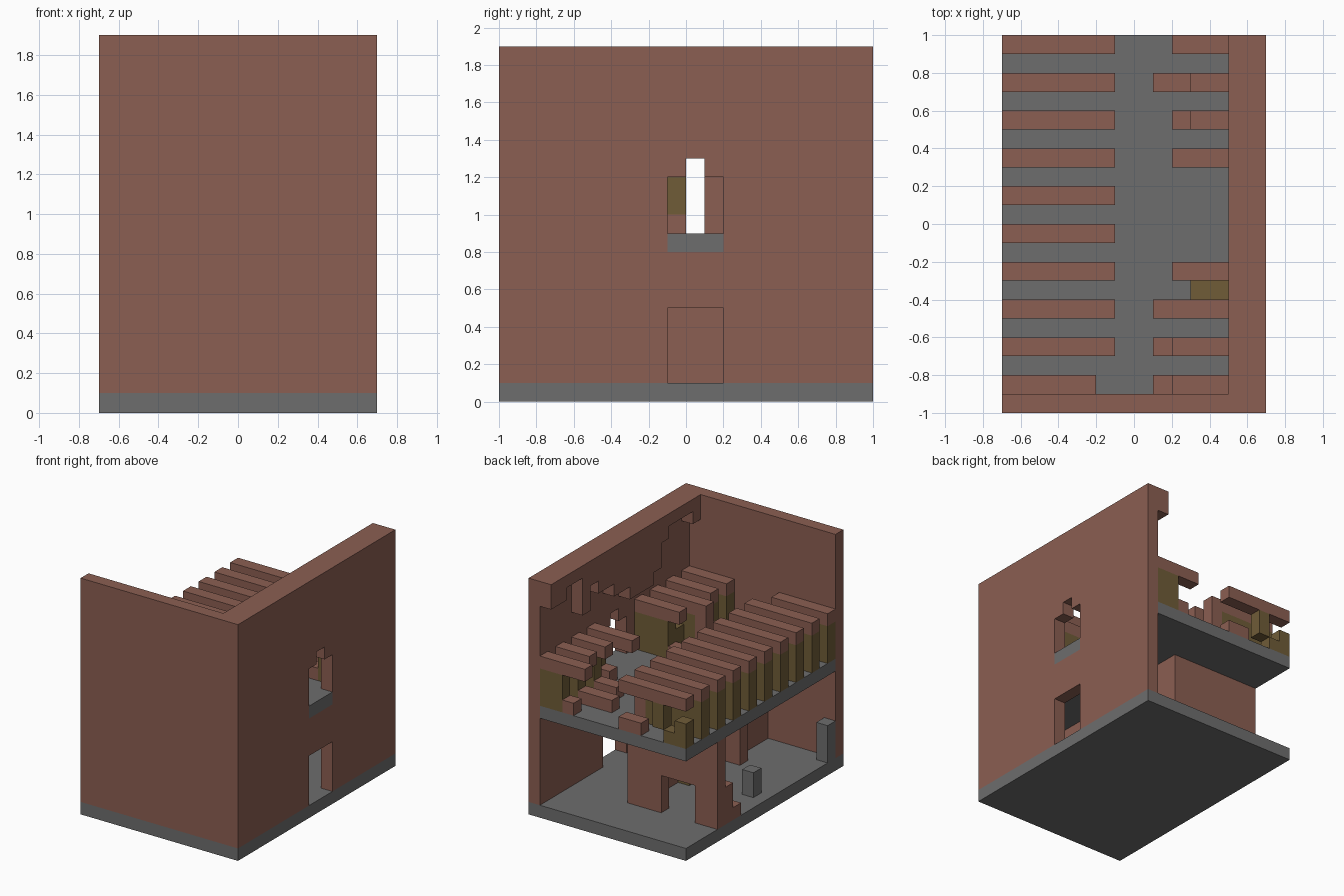
import bpy
import bmesh
from mathutils import Vector

UNIT = 0.1  # every part sits on a block grid of this size

default_cube = bpy.data.objects.get("Cube")
if default_cube:
    bpy.data.objects.remove(default_cube, do_unlink=True)


def make_material(name, colour):
    material = bpy.data.materials.new(name)
    material.use_nodes = True
    rgba = (*colour, 1.0)
    material.diffuse_color = rgba
    material.node_tree.nodes["Principled BSDF"].inputs["Base Color"].default_value = rgba
    return material


brick = make_material("brick red", (0.26, 0.114, 0.085))
stone = make_material("stone grey", (0.155, 0.155, 0.155))
books = make_material("book olive", (0.162, 0.107, 0.039))


def build(name, material, boxes):
    """Make one object from boxes given as x, y and z ranges in grid blocks."""
    mesh = bpy.data.meshes.new(name)
    bm = bmesh.new()
    for x_range, y_range, z_range in boxes:
        low = Vector((x_range[0], y_range[0], z_range[0])) * UNIT
        high = Vector((x_range[1], y_range[1], z_range[1])) * UNIT
        created = bmesh.ops.create_cube(bm, size=1.0)
        for vert in created["verts"]:
            vert.co = (low + high) / 2 + vert.co * (high - low)
    bm.to_mesh(mesh)
    bm.free()
    mesh.materials.append(material)
    obj = bpy.data.objects.new(name, mesh)
    bpy.context.scene.collection.objects.link(obj)
    return obj


def row(y):
    return (y, y + 1)


# Floors, with the upper one reaching out to the window sill
FULL_X, FULL_Y = (-7, 7), (-10, 10)
GROUND, UPPER, TOP = 1, 9, 19
OPENING = (-1, 2)
build("ground_floor", stone, [(FULL_X, FULL_Y, (0, GROUND))])
build("upper_floor", stone, [((-7, 6), (-9, 10), (8, UPPER)),
                             ((6, 7), OPENING, (8, UPPER))])

# Outer walls, leaving the door and stepped window open
build("front_wall", brick, [(FULL_X, (-10, -9), (GROUND, TOP))])
SIDE = (6, 7)
build("side_wall", brick, [
    (SIDE, (-9, -1), (GROUND, TOP)),
    (SIDE, (2, 10), (GROUND, TOP)),
    (SIDE, OPENING, (5, 8)),
    (SIDE, (-1, 0), (12, TOP)),
    (SIDE, (0, 1), (13, TOP)),
    (SIDE, (1, 2), (12, TOP)),
])

# Ragged lining along the top of the side wall
lining = []
start = -9
for length, bottom in [(1, 17), (3, 18), (1, 17), (1, 15), (3, 14), (2, 15),
                       (2, 16), (1, 17), (1, 15), (2, 18), (2, 17)]:
    lining.append(((5, 6), (start, start + length), (bottom, TOP)))
    start += length
build("wall_lining", brick, lining)

# Ground floor room with a doorway and a broken outer corner
build("room_back_wall", brick, [
    ((-2, 1), row(5), (GROUND, 8)),
    ((-5, -2), row(5), (4, 8)),
    ((-7, -5), row(5), (GROUND, 8)),
])
build("room_side_wall", brick, [((0, 1), (-4, 5), (GROUND, 8))])
build("room_partition", brick, [((-2, 1), row(-5), (GROUND, 8)),
                                ((-1, 0), (-9, -5), (GROUND, 8))])
build("broken_corner", brick, [((-7, -6), row(4), (GROUND, 4)),
                               ((-7, -6), row(3), (GROUND, 2))])
build("short_pillar", stone, [((-6, -5), row(-1), (GROUND, 3))])
build("front_pillar", stone, [((-7, -6), row(-9), (GROUND, 4))])
build("low_shelf", books, [((-1, 0), row(0), (GROUND, 3))])

# Long bookshelves: red top and inner end post, olive books between
BOOKS, CAP = (UPPER, 12), (12, 13)
for number, y in enumerate(range(-9, 8, 2), start=1):
    inner = -2 if y == -9 else -1
    post_top = 10 if y == -1 else 12
    build(f"long_shelf_top_{number}", brick, [((-7, inner), row(y), CAP)])
    build(f"long_shelf_post_{number}", brick,
          [((inner - 1, inner), row(y), (UPPER, post_top))])
    stack = [((-7, inner - 1), row(y), BOOKS)]
    if y == -1:
        stack.append(((inner - 1, inner), row(y), (10, 12)))
    build(f"long_shelf_books_{number}", books, stack)

# Damaged long shelf at the open back
build("broken_long_shelf_top", brick, [((-7, -1), row(9), CAP)])
build("broken_long_shelf_post", brick, [((-3, -1), row(9), (UPPER, 10))])
build("broken_long_shelf_books", books, [
    ((-7, -6), row(9), (UPPER, 11)),
    ((-6, -5), row(9), (UPPER, 10)),
    ((-5, -4), row(9), (10, 12)),
])

# Short bookshelves by the side wall: row, top start, books start, post start
short_shelves = [(-9, 2, 2, 1), (-7, 2, 2, 1), (-5, 1, 2, 1), (-3, 2, 3, 2),
                 (3, 2, 5, 4), (5, 3, 4, 2), (7, 3, 4, 1), (9, 2, 4, 3)]
for number, (y, top, stack, post) in enumerate(short_shelves, start=1):
    post_height = 12 if y == -5 else 10
    build(f"short_shelf_top_{number}", brick, [((top, 6), row(y), CAP)])
    build(f"short_shelf_books_{number}", books, [((stack, 6), row(y), BOOKS)])
    build(f"short_shelf_post_{number}", brick,
          [((post, stack), row(y), (UPPER, post_height))])

# Books fallen between two short shelves
build("fallen_books", books, [((3, 6), row(-4), (UPPER, 11))])
